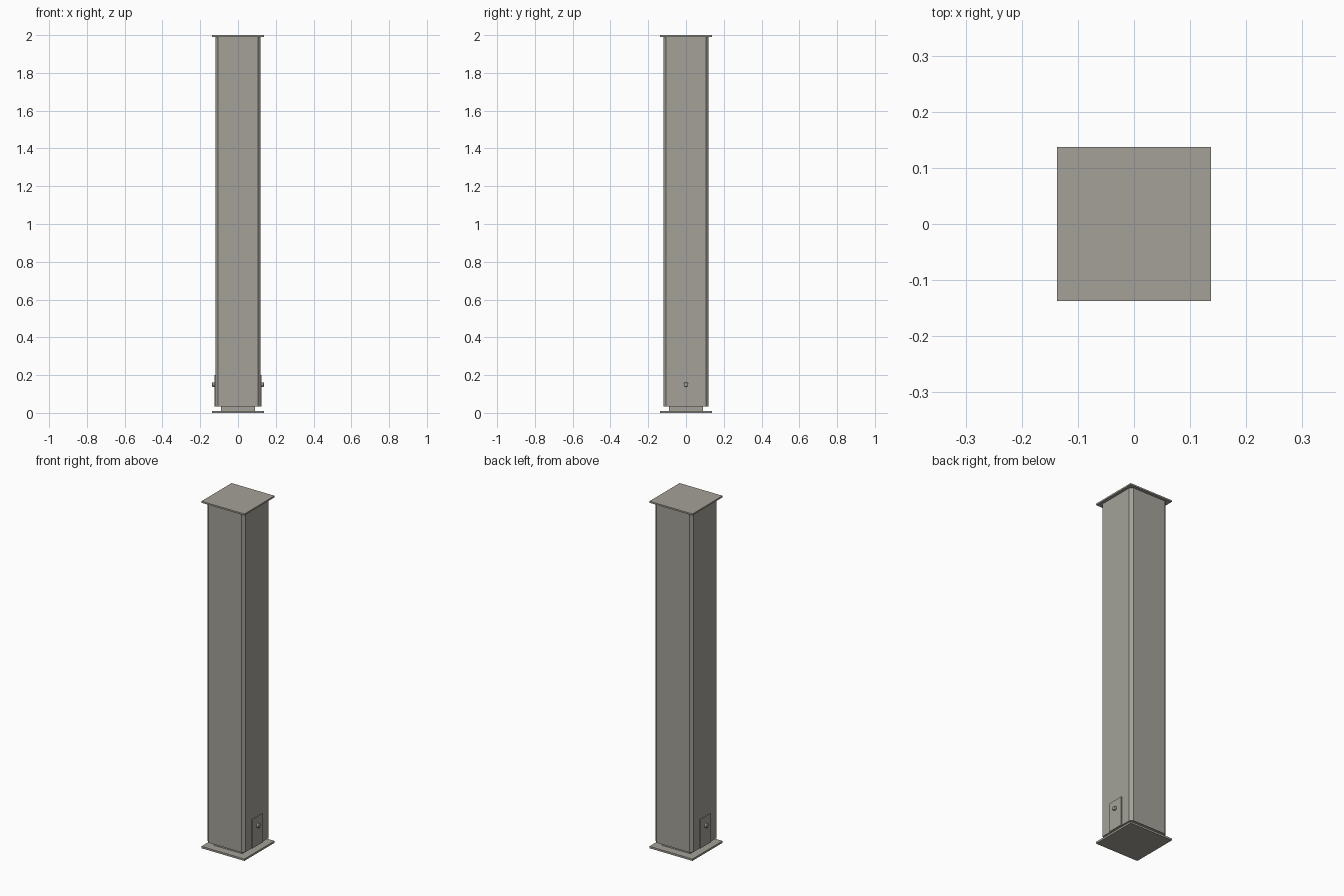
import bpy
import math

if "Cube" in bpy.data.objects:
    bpy.data.objects.remove(bpy.data.objects["Cube"])

metal = bpy.data.materials.new("warm_grey")
metal.diffuse_color = (0.366, 0.358, 0.316, 1.0)
metal.use_nodes = True
metal.node_tree.nodes["Principled BSDF"].inputs["Base Color"].default_value = metal.diffuse_color


def finish(obj, name):
    obj.name = name
    obj.data.materials.append(metal)
    return obj


def block(name, size, z0, z1, x=0.0):
    """Box with a given (x, y) footprint between two heights."""
    bpy.ops.mesh.primitive_cube_add(size=1, location=(x, 0, (z0 + z1) / 2))
    obj = bpy.context.object
    obj.scale = (size[0], size[1], z1 - z0)
    bpy.ops.object.transform_apply(location=False, rotation=False, scale=True)
    return finish(obj, name)


# Plates and recessed neck
block("base_plate", (0.274, 0.274), 0.0, 0.011)
block("base_neck", (0.18, 0.18), 0.011, 0.034)
block("top_plate", (0.274, 0.274), 1.991, 2.0)

# Square shaft with chamfered vertical corners
half, cut = 0.12, 0.015
inner = half - cut
profile = []
for sx, sy in ((1, 1), (-1, 1), (-1, -1), (1, -1)):
    pair = [(sx * half, sy * inner), (sx * inner, sy * half)]
    profile += pair if sx * sy > 0 else pair[::-1]
n = len(profile)
verts = [(x, y, z) for z in (0.034, 1.991) for x, y in profile]
faces = [(i, (i + 1) % n, n + (i + 1) % n, n + i) for i in range(n)]
faces += [tuple(reversed(range(n))), tuple(range(n, 2 * n))]
mesh = bpy.data.meshes.new("shaft")
mesh.from_pydata(verts, [], faces)
shaft = bpy.data.objects.new("shaft", mesh)
bpy.context.collection.objects.link(shaft)
finish(shaft, "shaft")

# Access cover and round knob on both sides
for side, s in (("right", 1), ("left", -1)):
    block(side + "_cover", (0.007, 0.094), 0.034, 0.20, s * 0.1215)
    bpy.ops.mesh.primitive_cylinder_add(
        vertices=16, radius=0.012, depth=0.014,
        location=(s * 0.13, 0, 0.15), rotation=(0, s * math.pi / 2, 0))
    knob = finish(bpy.context.object, side + "_knob")
    bevel = knob.modifiers.new("rounded_rim", 'BEVEL')
    bevel.width = 0.003
    bevel.segments = 2
    bpy.ops.object.shade_smooth_by_angle()
